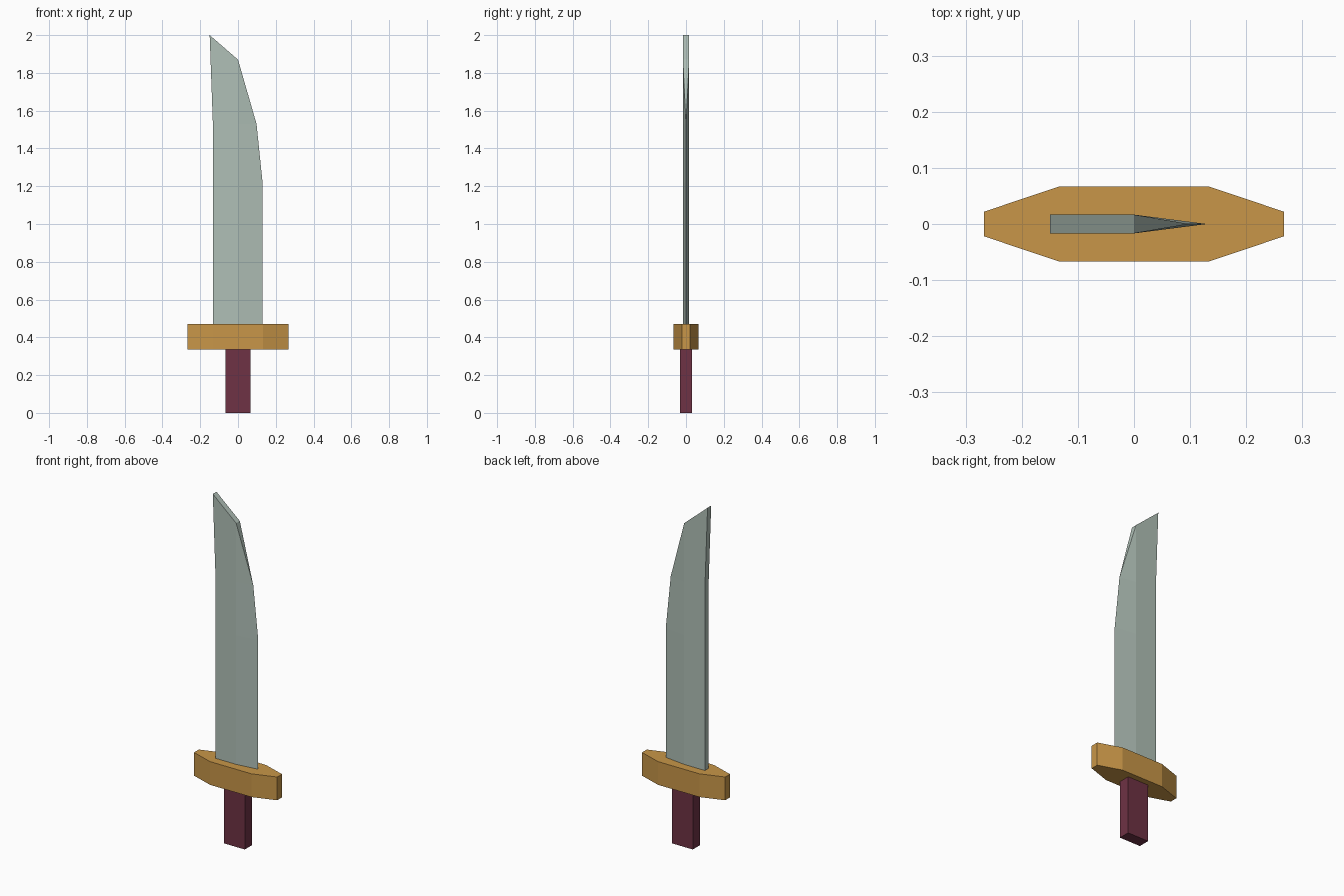
import bpy, bmesh

if "Cube" in bpy.data.objects:
    bpy.data.objects.remove(bpy.data.objects["Cube"])


def material(name, rgb):
    m = bpy.data.materials.new(name)
    m.diffuse_color = (*rgb, 1)
    m.use_nodes = True
    m.node_tree.nodes["Principled BSDF"].inputs["Base Color"].default_value = m.diffuse_color
    return m


steel = material("pale green steel", (0.434, 0.527, 0.474))
brass = material("brass", (0.578, 0.305, 0.065))
leather = material("dark red leather", (0.156, 0.032, 0.058))


def finish(name, bm, mat):
    bmesh.ops.recalc_face_normals(bm, faces=bm.faces)
    me = bpy.data.meshes.new(name)
    bm.to_mesh(me)
    bm.free()
    me.materials.append(mat)
    bpy.context.collection.objects.link(bpy.data.objects.new(name, me))


def prism(name, outline, z0, z1, mat):
    """Extrude a flat outline upwards from z0 to z1."""
    bm = bmesh.new()
    face = bm.faces.new([bm.verts.new((x, y, z0)) for x, y in outline])
    geom = bmesh.ops.extrude_face_region(bm, geom=[face])["geom"]
    bmesh.ops.translate(bm, vec=(0, 0, z1 - z0),
                        verts=[v for v in geom if isinstance(v, bmesh.types.BMVert)])
    finish(name, bm, mat)


# Handle
prism("handle", [(-0.067, -0.033), (0.067, -0.033), (0.067, 0.033), (-0.067, 0.033)],
      0, 0.335, leather)

# Guard: eight-sided, narrowing at both ends
half = [(0.133, -0.067), (0.267, -0.022), (0.267, 0.022), (0.133, 0.067)]
prism("guard", half + [(-x, -y) for x, y in half], 0.335, 0.47, brass)

# Blade: flat back half, bevelled front half, sections from guard to tip
T = 0.0167
# spine x, z of section, edge x
sections = [(-0.133, 0.46, 0.13), (-0.133, 1.22, 0.13), (-0.133, 1.53, 0.098)]
bm = bmesh.new()
rings = []
for sx, z, ex in sections:
    pts = [(sx, -T), (0, -T), (ex, 0), (0, T), (sx, T)]
    rings.append([bm.verts.new((x, y, z)) for x, y in pts])
# Slanted, full-thickness tip
tip = [bm.verts.new(p) for p in
       [(-0.15, -T, 2.0), (0, -T, 1.87), (0, T, 1.87), (-0.15, T, 2.0)]]
for a, b in zip(rings, rings[1:]):
    for i in range(5):
        j = (i + 1) % 5
        bm.faces.new((a[i], a[j], b[j], b[i]))
r = rings[-1]
bm.faces.new((r[0], r[1], tip[1], tip[0]))
bm.faces.new((r[1], r[2], tip[1]))
bm.faces.new((r[2], tip[2], tip[1]))
bm.faces.new((r[2], r[3], tip[2]))
bm.faces.new((r[3], r[4], tip[3], tip[2]))
bm.faces.new((r[4], r[0], tip[0], tip[3]))
bm.faces.new(tip)
bm.faces.new(rings[0][::-1])
finish("blade", bm, steel)
